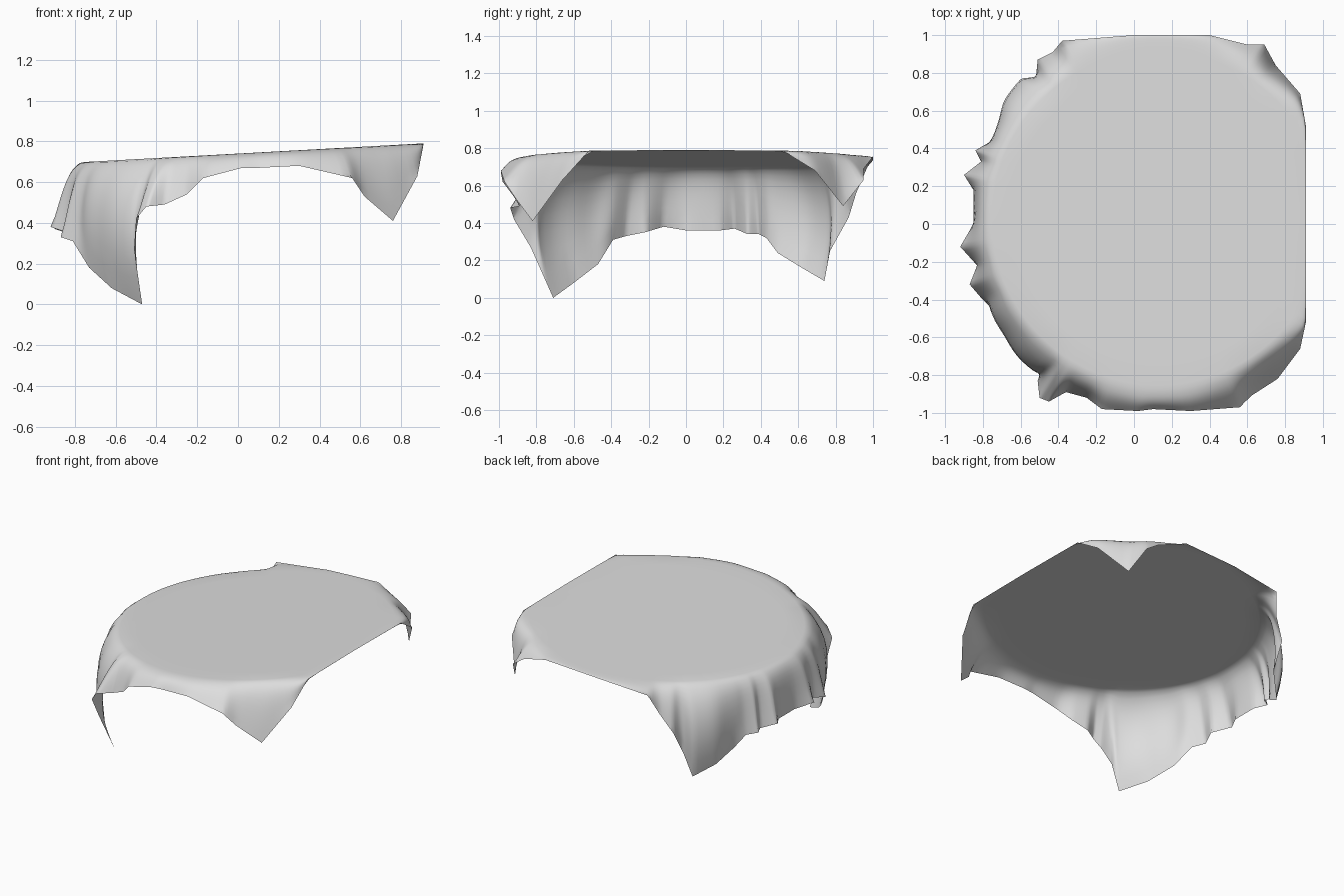
import bpy
import bmesh
import math
from mathutils import Vector

default_cube = bpy.data.objects.get("Cube")
if default_cube:
    bpy.data.objects.remove(default_cube, do_unlink=True)

# Hidden round table top that the cloth drapes over
CENTRE = Vector((.13, .03, 0))
RADIUS = .97
STEPS = 5          # subdivisions between neighbouring hem points
SKIRT_RINGS = 10

# Hem of the cloth, counter-clockwise, grouped by side and corner
left_edge = [(.91, -.52, .785), (.91, 0, .79), (.91, .52, .785)]
back_left_corner = [(.88, .69, .68), (.75, .84, .49), (.69, .95, .63), (.6, .95, .69)]
back_edge = [(.4, 1, .755), (0, 1, .735), (-.38, .97, .7)]
back_right_corner = [(-.43, .91, .56), (-.51, .87, .43), (-.52, .77, .25),
                     (-.57, .74, .09), (-.67, .62, .16), (-.72, .49, .24)]
right_edge = [(-.77, .43, .32), (-.84, .39, .34), (-.81, .33, .34), (-.9, .26, .37),
              (-.85, .18, .36), (-.85, 0, .36), (-.92, -.12, .38), (-.83, -.22, .35),
              (-.87, -.32, .33), (-.81, -.39, .31)]
front_right_corner = [(-.73, -.47, .18), (-.62, -.6, .08), (-.47, -.71, 0),
                      (-.51, -.83, .27), (-.5, -.92, .42)]
front_edge = [(-.45, -.94, .48), (-.36, -.89, .49), (-.25, -.92, .54), (-.17, -.98, .62),
              (.02, -.99, .67), (.1, -.98, .67), (.3, -.99, .68), (.56, -.97, .62)]
front_left_corner = [(.62, -.91, .53), (.76, -.82, .41), (.88, -.66, .63)]

hem_points = [Vector(p) for p in left_edge + back_left_corner + back_edge
              + back_right_corner + right_edge + front_right_corner
              + front_edge + front_left_corner]


def on_table(point):
    """Place a point on the gently tilted table plane."""
    return Vector((point.x, point.y, .74 + .055 * point.x))


def bezier(a, b, c, d, t):
    s = 1 - t
    return a * s**3 + b * (3 * s * s * t) + c * (3 * s * t * t) + d * t**3


def section(hem):
    """Slice of cloth from near the centre, over the rim and down to the hem."""
    out = Vector((hem.x - CENTRE.x, hem.y - CENTRE.y, 0))
    angle = math.atan2(out.y, out.x)
    drop = max(0, on_table(hem).z - hem.z)
    # Long corners swing inward below the rim, flat edges end before it
    rim = RADIUS if drop > .3 else min(RADIUS, out.length)
    out.normalize()
    points = [on_table(CENTRE + out * rim * f) for f in (.3, .6, .8)]
    # Soft pleats grow with the hanging length, and long corners billow outward
    pleat = .02 * drop * math.sin(angle * 26)
    billow = .7 * max(0, drop - .4)
    start = on_table(CENTRE + out * rim * .91)
    bend = on_table(CENTRE + out * rim)
    fall = bend.lerp(hem, .4) + out * (pleat + billow)
    points += [bezier(start, bend, fall, hem, i / SKIRT_RINGS)
               for i in range(SKIRT_RINGS + 1)]
    return points


# Drape the cloth as sections joined around the centre
bm = bmesh.new()
middle = bm.verts.new(on_table(CENTRE))
sections = []
for here, after in zip(hem_points, hem_points[1:] + hem_points[:1]):
    for step in range(STEPS):
        hem = here.lerp(after, step / STEPS)
        sections.append([bm.verts.new(p) for p in section(hem)])

for one, two in zip(sections, sections[1:] + sections[:1]):
    bm.faces.new((middle, one[0], two[0]))
    for i in range(len(one) - 1):
        bm.faces.new((one[i], one[i + 1], two[i + 1], two[i]))

# Relax the skirt so folds blend softly, keeping the hem in place
skirt = [v for s in sections for v in s[5:-1]]
for _ in range(3):
    bmesh.ops.smooth_vert(bm, verts=skirt, factor=.4,
                          use_axis_x=True, use_axis_y=True, use_axis_z=True)

mesh = bpy.data.meshes.new("tablecloth")
bm.to_mesh(mesh)
bm.free()
cloth = bpy.data.objects.new("tablecloth", mesh)
bpy.context.collection.objects.link(cloth)

# Plain pale fabric
fabric = bpy.data.materials.new("pale_grey_fabric")
fabric.use_nodes = True
colour = (.73, .73, .73, 1)
fabric.diffuse_color = colour
fabric.node_tree.nodes["Principled BSDF"].inputs["Base Color"].default_value = colour
mesh.materials.append(fabric)

# Smooth cloth shading
bpy.ops.object.select_all(action="DESELECT")
cloth.select_set(True)
bpy.context.view_layer.objects.active = cloth
bpy.ops.object.shade_smooth_by_angle(angle=math.radians(80))
